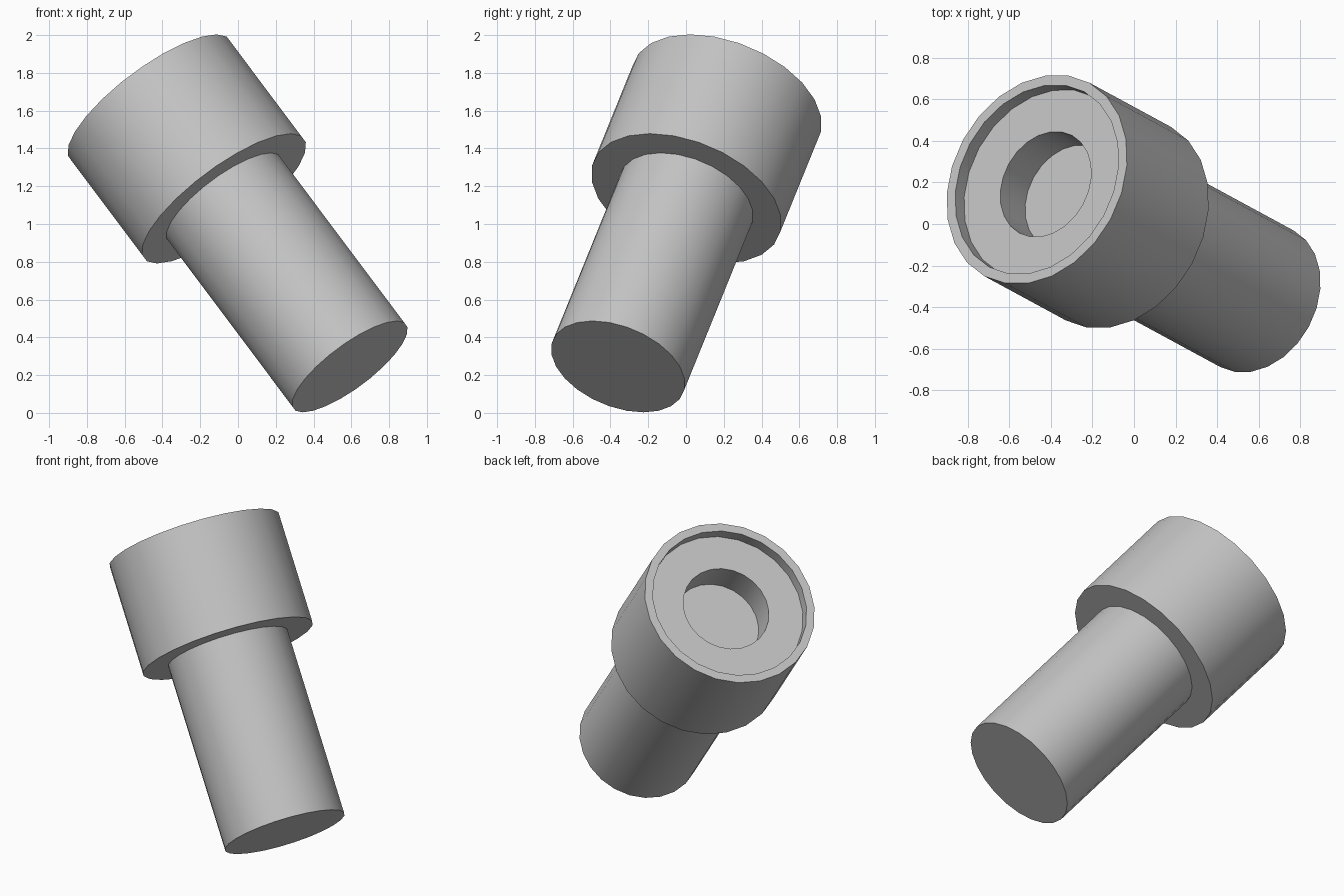
import bpy, bmesh, math
from mathutils import Vector

cube = bpy.data.objects.get("Cube")
if cube:
    bpy.data.objects.remove(cube, do_unlink=True)

SIDES = 24
BASE = Vector((0.592, -0.36, 0.245))       # centre of the shaft's free end
AXIS = Vector((-0.57, 0.309, 0.761)).normalized()
SHAFT_R, HEAD_R, RIM_R, HOLE_R = 0.373, 0.53, 0.48, 0.267
SHAFT_L, TOTAL_L = 1.169, 1.859
RECESS, HOLE = 0.075, 0.21                 # depths of the two steps in the head

grey = bpy.data.materials.new("plain grey")
grey.use_nodes = True
colour = (0.55, 0.55, 0.55, 1)
grey.diffuse_color = colour
grey.node_tree.nodes["Principled BSDF"].inputs["Base Color"].default_value = colour


def lathe(name, profile):
    """Revolve (radius, height) points about the tilted axis."""
    bm = bmesh.new()
    verts = [bm.verts.new((r, 0, h)) for r, h in profile]
    edges = [bm.edges.new(pair) for pair in zip(verts, verts[1:])]
    bmesh.ops.spin(bm, geom=verts + edges, cent=(0, 0, 0), axis=(0, 0, 1),
                   angle=math.tau, steps=SIDES, use_merge=False)
    bmesh.ops.remove_doubles(bm, verts=bm.verts, dist=1e-4)
    # profiles run outward from the bottom, so the outer wall must face away
    bm.normal_update()
    wall = max(bm.faces, key=lambda f: f.calc_center_median().xy.length)
    if wall.normal.xy.dot(wall.calc_center_median().xy) < 0:
        bmesh.ops.reverse_faces(bm, faces=bm.faces)
    mesh = bpy.data.meshes.new(name)
    bm.to_mesh(mesh)
    bm.free()
    mesh.materials.append(grey)
    obj = bpy.data.objects.new(name, mesh)
    bpy.context.collection.objects.link(obj)
    obj.location = BASE
    obj.rotation_euler = AXIS.to_track_quat('Z', 'Y').to_euler()
    bpy.ops.object.select_all(action='DESELECT')
    obj.select_set(True)
    bpy.context.view_layer.objects.active = obj
    bpy.ops.object.shade_smooth_by_angle(angle=math.radians(35))
    return obj


# Shaft, open where it meets the head
lathe("shaft", [(0, 0), (SHAFT_R, 0), (SHAFT_R, SHAFT_L)])

# Head with a raised rim and a round socket
floor = TOTAL_L - RECESS
lathe("head", [(SHAFT_R, SHAFT_L), (HEAD_R, SHAFT_L), (HEAD_R, TOTAL_L),
               (RIM_R, TOTAL_L), (RIM_R, floor), (HOLE_R, floor),
               (HOLE_R, floor - HOLE), (0, floor - HOLE)])
